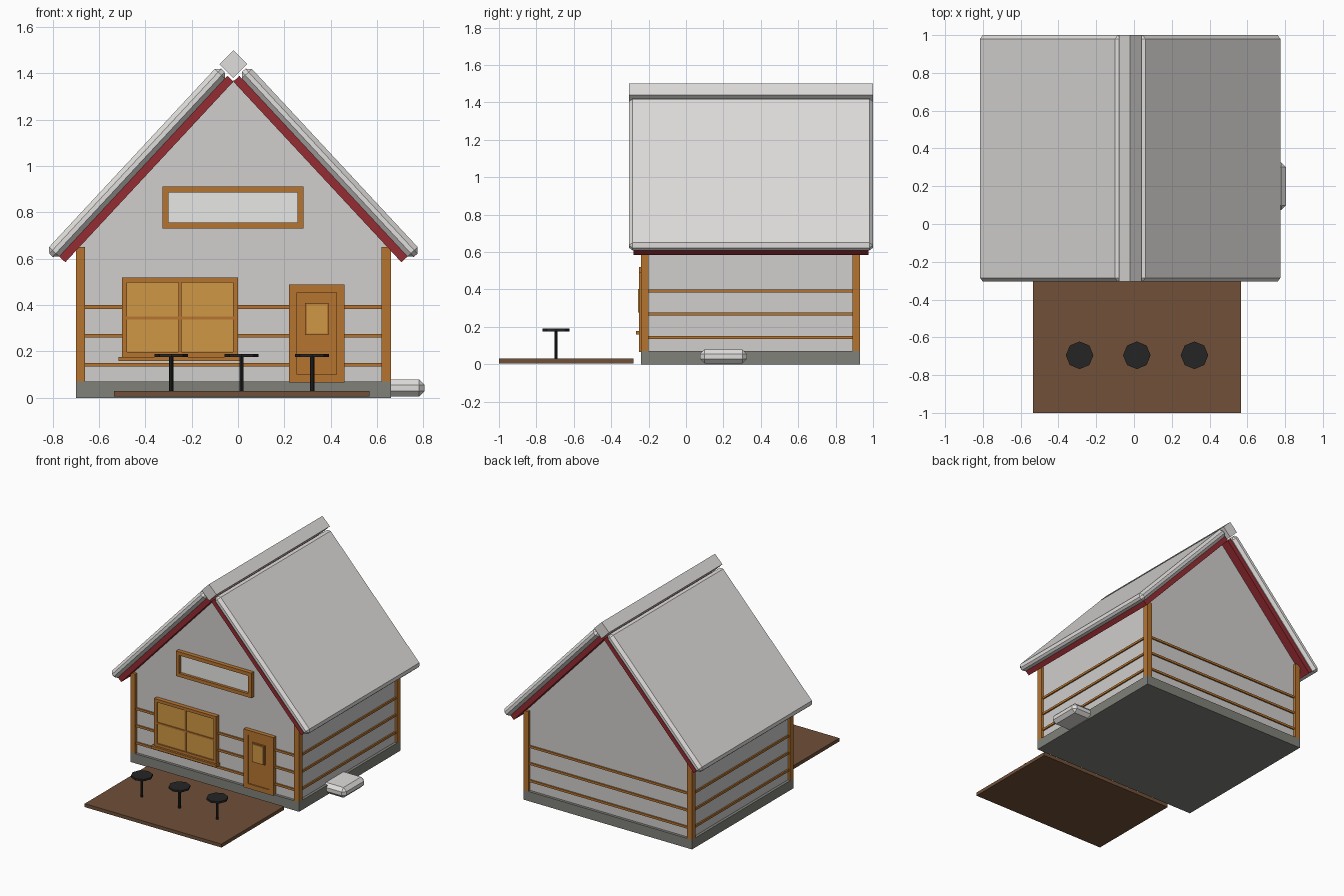
import bpy, math
from mathutils import Matrix, Vector

cube = bpy.data.objects.get("Cube")
if cube:
    bpy.data.objects.remove(cube, do_unlink=True)


def material(name, r, g, b):
    m = bpy.data.materials.new(name)
    m.use_nodes = True
    m.diffuse_color = (r, g, b, 1)
    m.node_tree.nodes["Principled BSDF"].inputs["Base Color"].default_value = (r, g, b, 1)
    return m


snow = material("snow", .74, .73, .71)
plaster = material("wall plaster", .63, .62, .61)
white = material("sign white", .92, .92, .91)
stone = material("base stone", .22, .22, .195)
timber = material("orange timber", .47, .175, .03)
glass = material("amber glass", .63, .31, .058)
red = material("red board", .30, .025, .032)
deck_wood = material("deck wood", .16, .08, .04)
black = material("black metal", .018, .018, .019)

CX = -0.02                      # house centre line
FRONT, BACK = -0.24, 0.93       # base faces
WALL_F, WALL_B = -0.22, 0.91    # wall faces


def mesh_object(name, verts, faces, mat, bevel=0):
    me = bpy.data.meshes.new(name)
    me.from_pydata(verts, [], faces)
    me.materials.append(mat)
    ob = bpy.data.objects.new(name, me)
    bpy.context.collection.objects.link(ob)
    if bevel:
        mod = ob.modifiers.new("Bevel", "BEVEL")
        mod.width, mod.segments = bevel, 1
    return ob


def prism(name, profile, y0, y1, mat, bevel=0):
    """Extrude an anticlockwise xz profile from y0 back to y1."""
    n = len(profile)
    verts = [(x, y, z) for y in (y0, y1) for x, z in profile]
    faces = [tuple(range(n)), tuple(reversed(range(n, 2 * n)))]
    faces += [(i, i + n, (i + 1) % n + n, (i + 1) % n) for i in range(n)]
    return mesh_object(name, verts, faces, mat, bevel)


def box(name, x0, x1, y0, y1, z0, z1, mat, bevel=0):
    return prism(name, [(x0, z0), (x1, z0), (x1, z1), (x0, z1)], y0, y1, mat, bevel)


def cylinder(name, x, y, z0, z1, radius, sides, mat):
    bpy.ops.mesh.primitive_cylinder_add(vertices=sides, radius=radius, depth=z1 - z0,
                                        location=(x, y, (z0 + z1) / 2))
    ob = bpy.context.object
    ob.name = name
    ob.data.materials.append(mat)


def frame(name, x0, x1, z0, z1, y0, w, mat):
    """Four rails around an opening, reaching back to the wall."""
    box(name + "_bottom", x0, x1, y0, WALL_F, z0, z0 + w, mat)
    box(name + "_top", x0, x1, y0, WALL_F, z1 - w, z1, mat)
    box(name + "_left", x1 - w, x1, y0, WALL_F, z0 + w, z1 - w, mat)
    box(name + "_right", x0, x0 + w, y0, WALL_F, z0 + w, z1 - w, mat)


# Base and gabled walls
box("stone_base", -.70, .66, FRONT, BACK, 0, .07, stone)
prism("walls", [(-.68, .07), (.64, .07), (.64, .66), (CX, 1.37), (-.68, .66)],
      WALL_F, WALL_B, plaster)

# Corner posts and horizontal battens
for side, x in (("right", -.70), ("left", .62)):
    for end, y in (("front", FRONT), ("back", BACK - .04)):
        box(f"{end}_{side}_post", x, x + .04, y, y + .04, .07, .65, timber)
for i, z in enumerate((.143, .268, .392), 1):
    for end, y in (("front", WALL_F), ("back", WALL_B)):
        box(f"{end}_batten_{i}", -.67, .63, y - .01, y + .01, z - .008, z + .008, timber)
    for side, x in (("right", -.68), ("left", .64)):
        box(f"{side}_batten_{i}", x - .01, x + .01, -.21, .90, z - .008, z + .008, timber)

# Roof slopes: a red board with a bevelled snow slab on top
along = Vector((.681, .732))
normal = Vector((-.732, .681))
eave = Vector((-.745, .585))


def slope(name, s0, s1, n0, n1, y0, y1, mat, bevel=0):
    pts = [eave + along * s + normal * n for s, n in ((s0, n0), (s1, n0), (s1, n1), (s0, n1))]
    prism("right_" + name, [tuple(p) for p in pts], y0, y1, mat, bevel)
    mirrored = [(2 * CX - p.x, p.y) for p in reversed(pts)]
    prism("left_" + name, mirrored, y0, y1, mat, bevel)


slope("roof_board", 0, 1.065, 0, .036, -.28, .975, red)
slope("roof_snow", -.02, 1.07, .036, .096, -.305, 1.0, snow, .02)
prism("ridge_cap", [(CX, 1.38), (CX + .06, 1.44), (CX, 1.50), (CX - .06, 1.44)],
      -.305, 1.0, snow)

# Window with four panes and a sill
box("window_glass", -.49, -.01, -.243, WALL_F, .19, .51, glass)
frame("window_frame", -.50, 0, .175, .52, -.252, .022, timber)
box("window_upright", -.257, -.243, -.25, WALL_F, .19, .505, timber)
box("window_crossbar", -.48, -.02, -.249, WALL_F, .339, .351, timber)
box("window_sill", -.515, .01, -.267, WALL_F, .158, .177, timber)

# Door
frame("door_frame", .22, .46, .066, .49, -.25, .035, timber)
box("door_panel", .25, .43, -.243, WALL_F, .07, .455, timber)
box("door_window_trim", .29, .39, -.252, -.24, .27, .41, timber)
box("door_window", .297, .383, -.257, -.25, .277, .403, glass)

# Blank sign board
box("sign_board", -.31, .27, -.23, WALL_F, .74, .90, white)
frame("sign_frame", -.325, .283, .73, .912, -.25, .026, timber)

# Deck with three round tables
box("deck", -.535, .567, -1, -.28, .005, .03, deck_wood)
for i, x in enumerate((-.288, .015, .32), 1):
    cylinder(f"table_{i}_top", x, -.695, .176, .190, .073, 8, black)
    cylinder(f"table_{i}_pole", x, -.695, .03, .18, .009, 8, black)

# Snow heap beside the wall
box("snow_heap", .60, .805, .075, .325, .005, .08, snow, .024)
